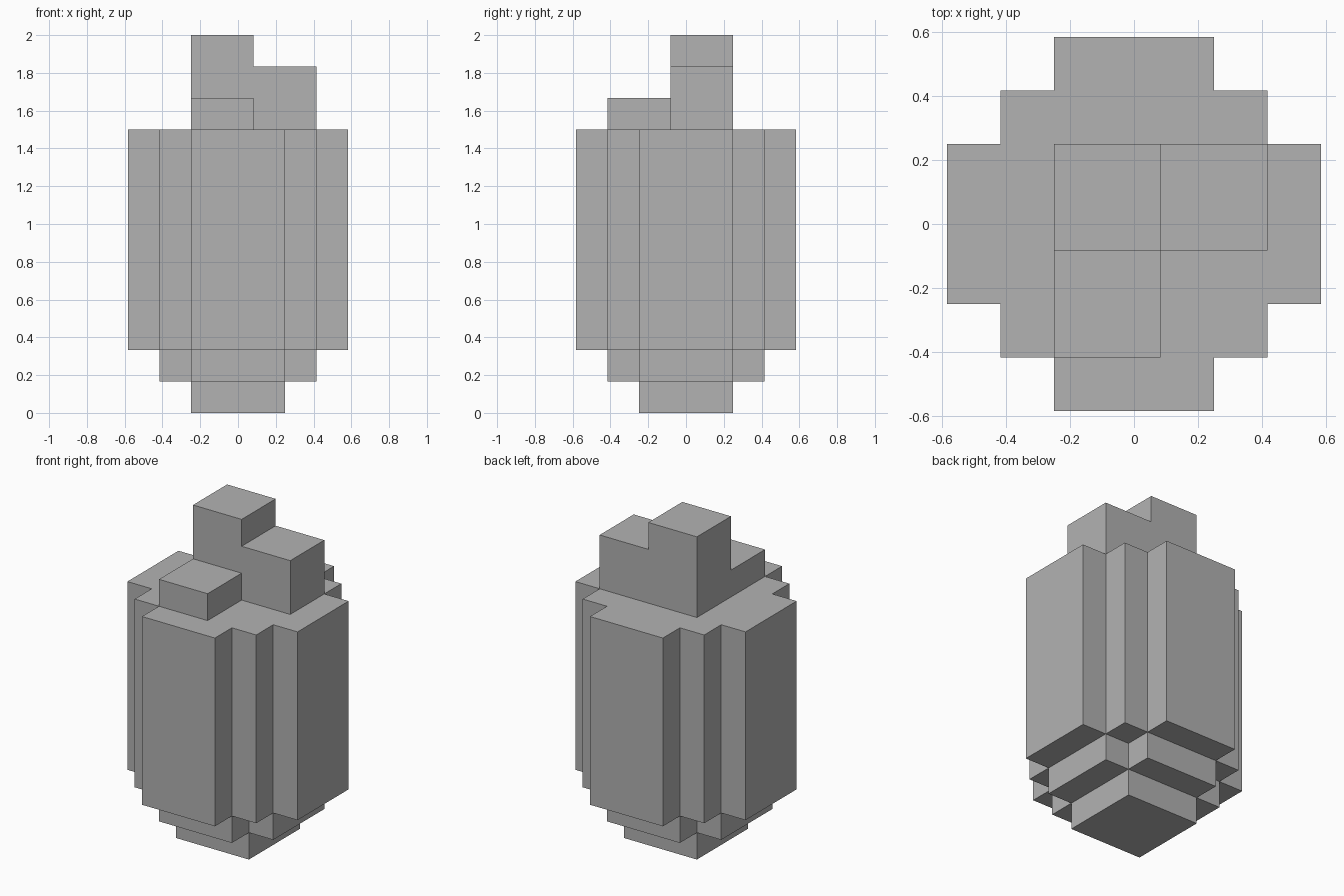
import bpy
import bmesh

UNIT = 1 / 6  # edge of one voxel

cube = bpy.data.objects.get("Cube")
if cube:
    bpy.data.objects.remove(cube, do_unlink=True)

grey = bpy.data.materials.new("plain grey")
grey.use_nodes = True
colour = (0.448, 0.448, 0.448, 1)
grey.diffuse_color = colour
grey.node_tree.nodes["Principled BSDF"].inputs["Base Color"].default_value = colour


def prism(name, outline, bottom, top):
    """Extrude a flat outline, in voxels, from bottom to top."""
    bm = bmesh.new()
    base = bm.faces.new([bm.verts.new((x * UNIT, y * UNIT, bottom * UNIT))
                         for x, y in outline])
    result = bmesh.ops.extrude_face_region(bm, geom=[base], use_keep_orig=True)
    raised = [v for v in result["geom"] if isinstance(v, bmesh.types.BMVert)]
    bmesh.ops.translate(bm, verts=raised, vec=(0, 0, (top - bottom) * UNIT))
    bmesh.ops.recalc_face_normals(bm, faces=bm.faces)
    mesh = bpy.data.meshes.new(name)
    bm.to_mesh(mesh)
    bm.free()
    mesh.materials.append(grey)
    obj = bpy.data.objects.new(name, mesh)
    bpy.context.collection.objects.link(obj)
    return obj


def rotated(corner):
    """Repeat one corner's points in all four quadrants."""
    points = []
    for _ in range(4):
        points += corner
        corner = [(-y, x) for x, y in corner]
    return points


def box(x0, x1, y0, y1):
    return [(x0, y0), (x1, y0), (x1, y1), (x0, y1)]


# Stepped body, widening upward from a square foot
prism("foot", rotated([(1.5, 1.5)]), 0, 1)
prism("lower_cross", rotated([(2.5, 1.5), (1.5, 1.5), (1.5, 2.5)]), 1, 2)
prism("main_body", rotated([(3.5, 1.5), (2.5, 1.5), (2.5, 2.5),
                            (1.5, 2.5), (1.5, 3.5)]), 2, 9)

# Stepped blocks on top
prism("tall_top_block", box(-1.5, 0.5, -0.5, 1.5), 9, 12)
prism("middle_top_block", box(0.5, 2.5, -0.5, 1.5), 9, 11)
prism("low_top_block", box(-1.5, 0.5, -2.5, -0.5), 9, 10)
